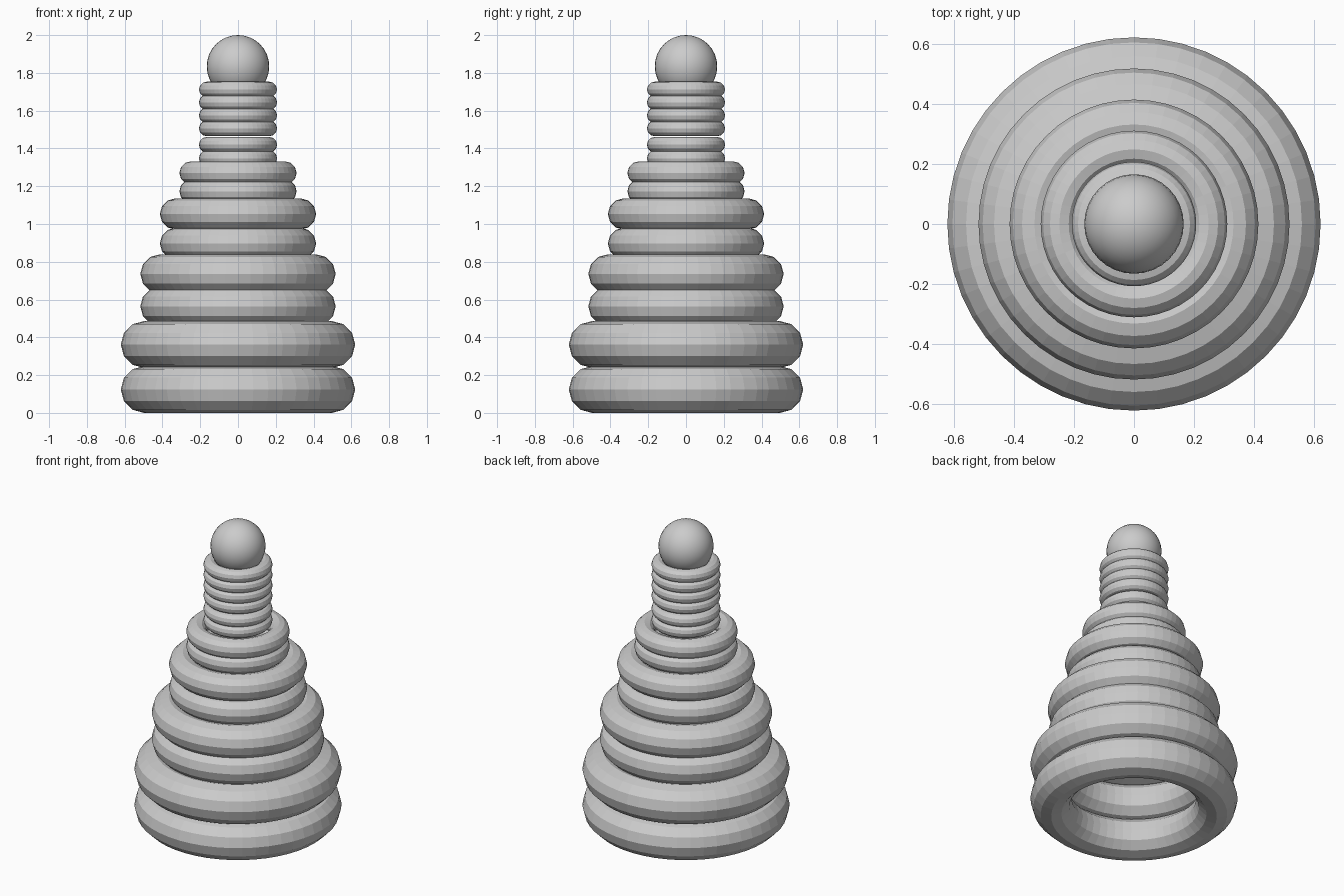
import bpy

cube = bpy.data.objects.get("Cube")
if cube:
    bpy.data.objects.remove(cube, do_unlink=True)

UNIT = 0.1655

# Ring tiers: size in units, then the centre height of each ring
tiers = [
    ("base", 3.0, [0.124, 0.362]),
    ("lower", 2.5, [0.564, 0.736]),
    ("middle", 2.0, [0.897, 1.053]),
    ("upper", 1.5, [1.173, 1.27]),
    ("neck", 1.0, [1.348, 1.42, 1.506, 1.575, 1.644, 1.712]),
]


def add_ring(name, size, z):
    bpy.ops.mesh.primitive_torus_add(
        major_segments=48, minor_segments=12,
        major_radius=size * UNIT, minor_radius=size * UNIT / 4,
        location=(0, 0, z))
    bpy.context.object.name = name


# Stacked hollow rings, faceted
for tier, size, heights in tiers:
    for i, z in enumerate(heights, 1):
        add_ring(f"{tier}_ring_{i}", size, z)

# Smooth ball on top
bpy.ops.mesh.primitive_uv_sphere_add(
    segments=32, ring_count=16, radius=UNIT, location=(0, 0, 2 - UNIT))
bpy.context.object.name = "top_ball"
bpy.ops.object.shade_smooth()
